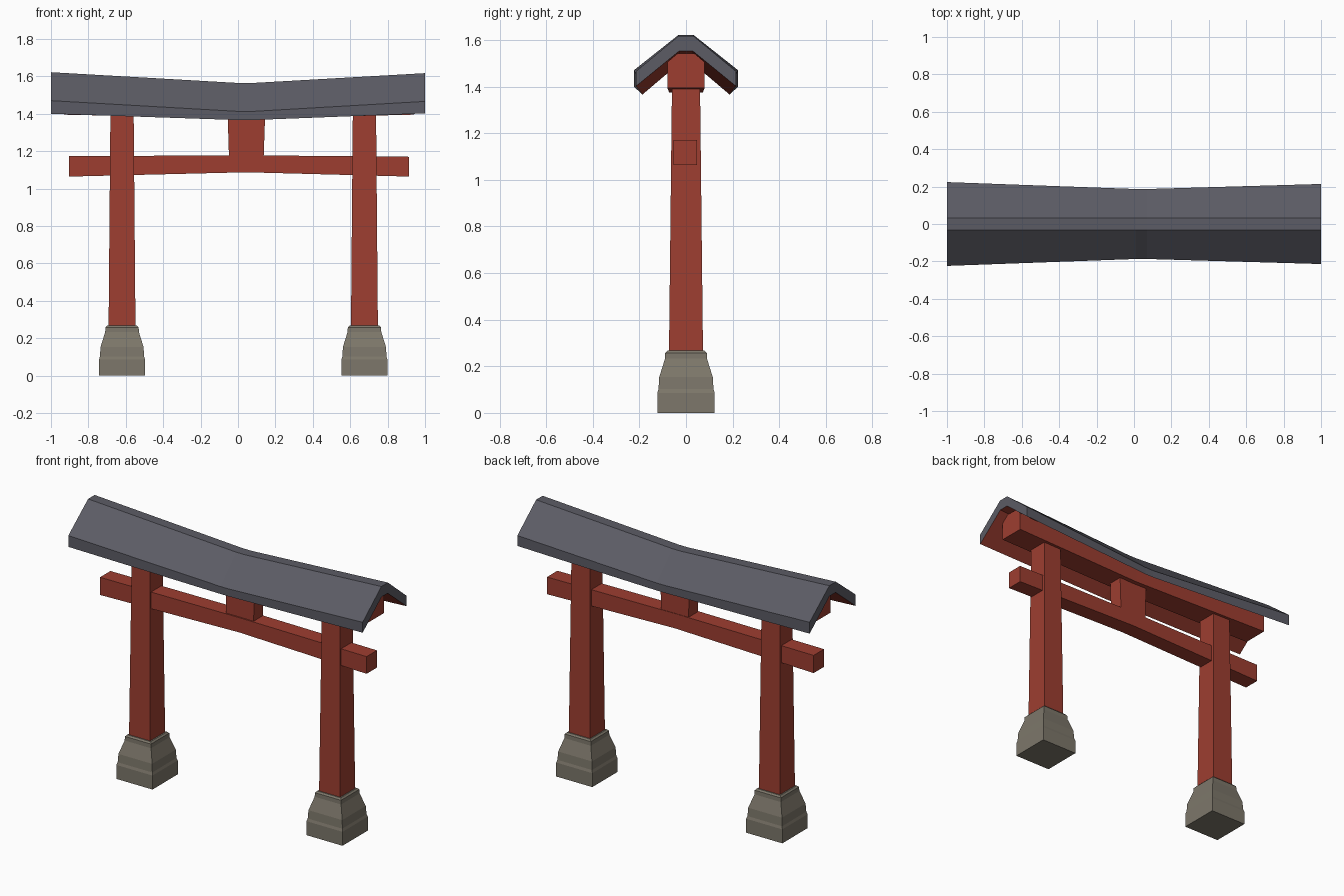
import bpy, bmesh

if "Cube" in bpy.data.objects:
    bpy.data.objects.remove(bpy.data.objects["Cube"])


def material(name, rgb):
    m = bpy.data.materials.new(name)
    m.diffuse_color = (*rgb, 1)
    m.use_nodes = True
    m.node_tree.nodes["Principled BSDF"].inputs["Base Color"].default_value = m.diffuse_color
    return m


RED = material("red_paint", (0.34, 0.048, 0.030))
SLATE = material("slate_grey", (0.107, 0.107, 0.130))
STONE = material("stone", (0.205, 0.185, 0.145))


def loft(name, rings, mats):
    """Skin a list of closed rings of 3D points and cap both ends."""
    bm = bmesh.new()
    rows = [[bm.verts.new(p) for p in ring] for ring in rings]
    n = len(rows[0])
    for a, b in zip(rows, rows[1:]):
        for i in range(n):
            j = (i + 1) % n
            bm.faces.new((a[i], a[j], b[j], b[i]))
    bm.faces.new(rows[0])
    bm.faces.new(rows[-1])
    bmesh.ops.recalc_face_normals(bm, faces=bm.faces)
    me = bpy.data.meshes.new(name)
    bm.to_mesh(me)
    bm.free()
    for m in mats:
        me.materials.append(m)
    ob = bpy.data.objects.new(name, me)
    bpy.context.collection.objects.link(ob)
    return ob


def along_x(x, half):
    """Mirror a half profile (y, z) across y = 0 into a ring at x."""
    pts = half + [(-y, z) for y, z in reversed(half)]
    return [(x, y, z) for y, z in pts]


def rect(x0, x1, y0, y1, z):
    return [(x0, y0, z), (x1, y0, z), (x1, y1, z), (x0, y1, z)]


# Roof: slate shell sagging to the middle, red underneath
def roof_ring(x, w, ridge, eave, lip):
    # half profile from the ridge out, down the lip, back up the underside
    right = [(0.032, ridge), (w, eave), (w, lip), (0.03, ridge - 0.065)]
    left = [(-y, z) for y, z in reversed(right)]
    return [(x, y, z) for y, z in right + left]


roof = loft("roof", [roof_ring(-1.0, 0.224, 1.622, 1.470, 1.400),
                     roof_ring(0.01, 0.187, 1.564, 1.412, 1.366),
                     roof_ring(0.07, 0.187, 1.564, 1.412, 1.366),
                     roof_ring(1.0, 0.214, 1.617, 1.466, 1.402)],
            [SLATE, RED])
for f in roof.data.polygons:
    if f.normal.z < -0.2:
        f.material_index = 1

# Top beam tucked under the roof
def beam_ring(x, w, bottom, shoulder, top):
    return along_x(x, [(w, bottom), (w, shoulder), (0.035, top)])


loft("top_beam", [beam_ring(-0.93, 0.08, 1.395, 1.505, 1.543),
                  beam_ring(0.04, 0.072, 1.375, 1.460, 1.495),
                  beam_ring(0.94, 0.08, 1.395, 1.505, 1.543)], [RED])

# Tie beam passing through the posts
loft("tie_beam", [[(x, -0.053, lo), (x, 0.048, lo), (x, 0.048, hi), (x, -0.053, hi)]
                  for x, lo, hi in ((-0.904, 1.064, 1.173),
                                    (0.045, 1.087, 1.178),
                                    (0.914, 1.064, 1.170))], [RED])

# Middle strut between the beams
loft("middle_strut", [rect(-0.048, 0.137, -0.045, 0.045, 1.16),
                      rect(-0.056, 0.146, -0.045, 0.045, 1.42)], [RED])

# Tapered posts on stepped stone footings
FOOTING = [(0.123, 0), (0.123, 0.086), (0.118, 0.102), (0.115, 0.153),
           (0.090, 0.233), (0.089, 0.258), (0.080, 0.267)]
for side, x in (("left", -0.62), ("right", 0.676)):
    loft(side + "_post", [rect(x - 0.072, x + 0.072, -0.073, 0.073, 0.255),
                          rect(x - 0.062, x + 0.062, -0.060, 0.060, 1.42)], [RED])
    loft(side + "_footing", [rect(x - h, x + h, -h, h, z) for h, z in FOOTING], [STONE])
